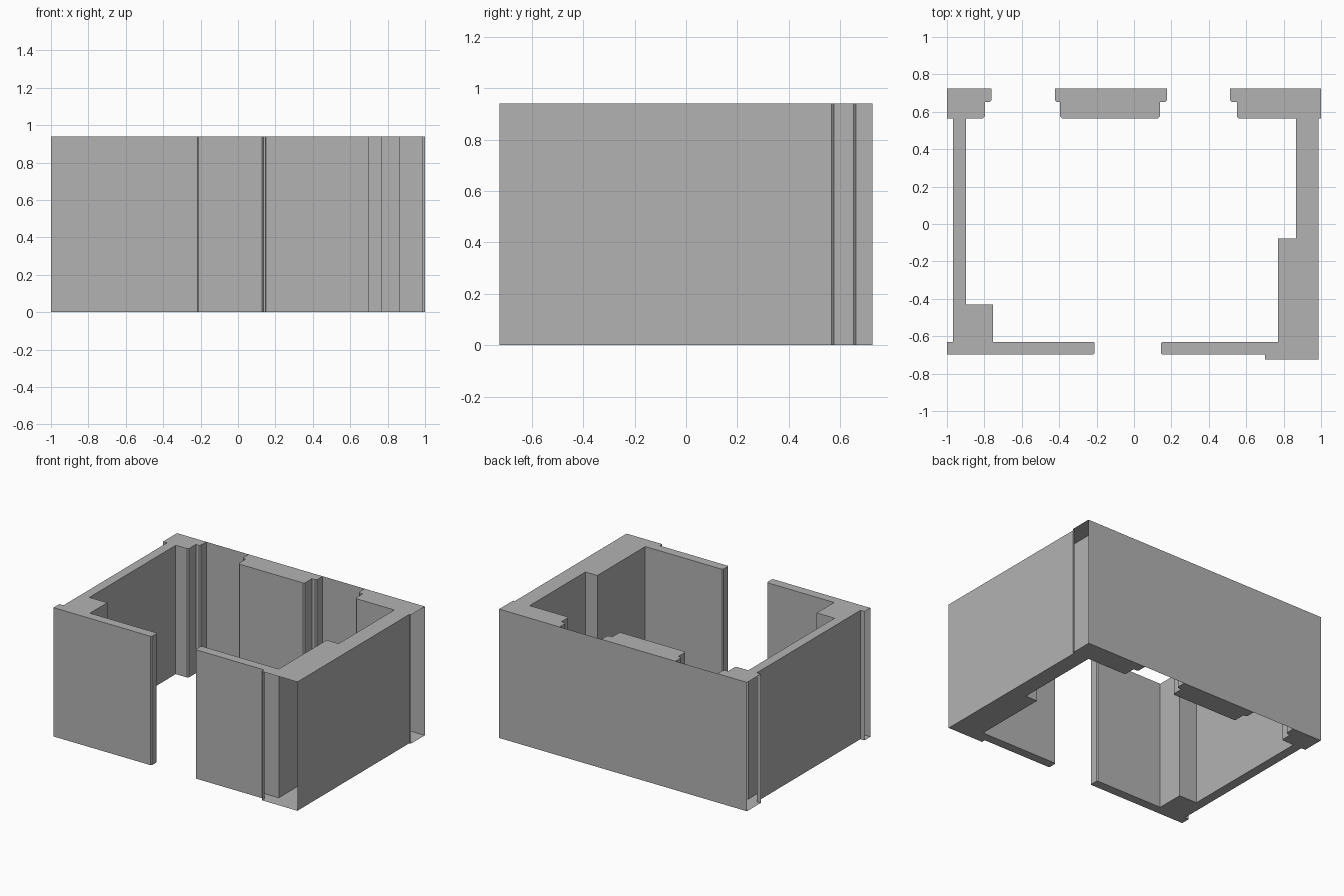
import bpy
import bmesh

if "Cube" in bpy.data.objects:
    bpy.data.objects.remove(bpy.data.objects["Cube"], do_unlink=True)

# Shared plan lines
HEIGHT = 0.94
BACK, REVEAL, INNER = 0.725, 0.652, 0.565
FRONT, FRONT_OUT, FRONT_IN = -0.725, -0.697, -0.63
SIDE = 1.0
BEVEL = 0.01

# Single plaster colour
plaster = bpy.data.materials.new("grey_plaster")
plaster.use_nodes = True
colour = (0.45, 0.45, 0.45, 1.0)
plaster.diffuse_color = colour
plaster.node_tree.nodes["Principled BSDF"].inputs["Base Color"].default_value = colour


def jamb(inner_x, outer_x):
    """Stepped window jamb, running from the room to the back panel."""
    c = BEVEL if outer_x > inner_x else -BEVEL
    return [(inner_x - c, INNER), (inner_x, INNER + BEVEL),
            (inner_x, REVEAL), (outer_x - c, REVEAL),
            (outer_x, REVEAL + BEVEL), (outer_x, BACK)]


def door_end(x, away):
    """Free end of a front wall with eased corners, front to room."""
    c = BEVEL * 0.7
    return [(x + away * c, FRONT_OUT), (x, FRONT_OUT + c),
            (x, FRONT_IN - c), (x + away * c, FRONT_IN)]


def is_open(a, b):
    """Edges on the outermost limits of the plan carry no wall face."""
    same_x = a[0] == b[0] and abs(a[0]) == SIDE
    same_y = a[1] == b[1] and a[1] in (FRONT, BACK)
    return same_x or same_y


def finish(name, bm):
    mesh = bpy.data.meshes.new(name)
    bm.to_mesh(mesh)
    bm.free()
    mesh.materials.append(plaster)
    obj = bpy.data.objects.new(name, mesh)
    bpy.context.collection.objects.link(obj)
    return obj


def wall(name, plan):
    """Raise a counter-clockwise plan into a capped wall."""
    bm = bmesh.new()
    low = [bm.verts.new((x, y, 0)) for x, y in plan]
    high = [bm.verts.new((x, y, HEIGHT)) for x, y in plan]
    bm.faces.new(high)
    bm.faces.new(low[::-1])
    for i, point in enumerate(plan):
        j = (i + 1) % len(plan)
        if not is_open(point, plan[j]):
            bm.faces.new((low[i], low[j], high[j], high[i]))
    return finish(name, bm)


# Wall on the -x side, with its back corner, front wall and corner block
wall("right_wall", [
    (-SIDE, BACK), (-SIDE, INNER), (-0.967, INNER), (-0.967, FRONT_IN),
    (-SIDE, FRONT_IN), (-SIDE, FRONT_OUT),
    *door_end(-0.21, -1),
    (-0.754, FRONT_IN), (-0.754, -0.43), (-0.898, -0.43), (-0.898, INNER),
    *jamb(-0.797, -0.762)])

# Pier between the two windows
wall("window_pier", jamb(-0.395, -0.422)[::-1] + jamb(0.139, 0.176))

# Wall on the +x side, with its thick front part and corner pillar
wall("left_wall", [
    *jamb(0.55, 0.513)[::-1],
    (0.866, INNER), (0.866, -0.077), (0.77, -0.077), (0.77, FRONT_IN),
    *door_end(0.144, 1)[::-1],
    (0.70, FRONT_OUT), (0.70, FRONT), (0.987, FRONT), (0.987, INNER),
    (SIDE, INNER), (SIDE, BACK)])

# Thin panel closing the whole back
panel = bmesh.new()
corners = [(SIDE, 0), (-SIDE, 0), (-SIDE, HEIGHT), (SIDE, HEIGHT)]
panel.faces.new([panel.verts.new((x, BACK, z)) for x, z in corners])
finish("back_panel", panel)
